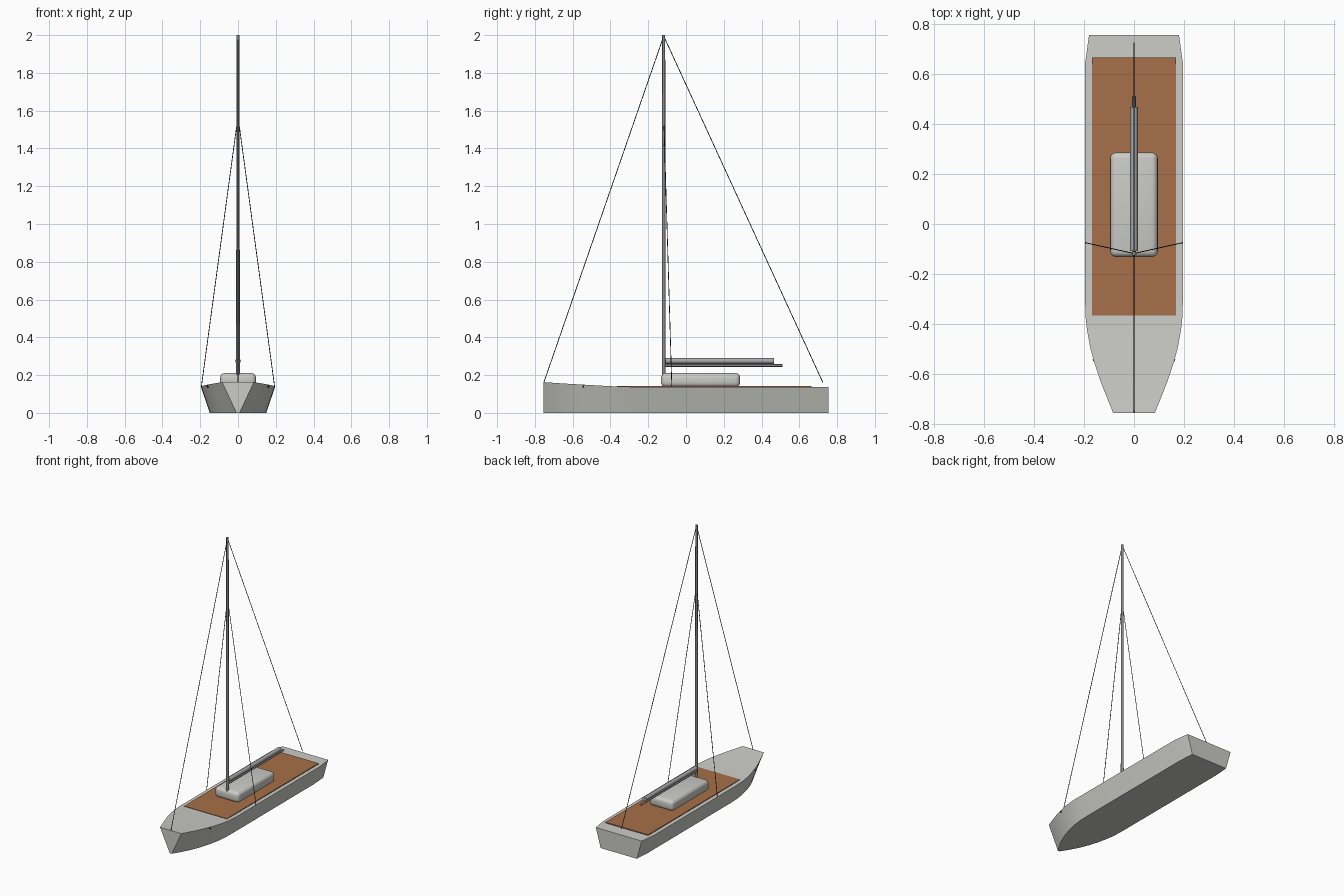
import bpy, bmesh
from mathutils import Vector

cube = bpy.data.objects.get("Cube")
if cube:
    bpy.data.objects.remove(cube, do_unlink=True)


def material(name, colour):
    m = bpy.data.materials.new(name)
    m.use_nodes = True
    m.diffuse_color = (*colour, 1)
    m.node_tree.nodes["Principled BSDF"].inputs["Base Color"].default_value = (*colour, 1)
    return m


WHITE = material("hull off white", (0.6, 0.6, 0.57))
WOOD = material("deck wood", (0.38, 0.16, 0.065))
METAL = material("spar grey", (0.25, 0.25, 0.25))
SAIL = material("furled sail grey", (0.4, 0.4, 0.4))
BLACK = material("rigging black", (0.015, 0.017, 0.02))


def add_object(name, bm, mat, smooth=True):
    bmesh.ops.recalc_face_normals(bm, faces=bm.faces)
    mesh = bpy.data.meshes.new(name)
    bm.to_mesh(mesh)
    bm.free()
    mesh.materials.append(mat)
    ob = bpy.data.objects.new(name, mesh)
    bpy.context.collection.objects.link(ob)
    if smooth:
        bpy.ops.object.select_all(action="DESELECT")
        ob.select_set(True)
        bpy.context.view_layer.objects.active = ob
        bpy.ops.object.shade_smooth_by_angle(angle=0.6)
    return ob


def box(name, centre, size, mat, bevel=0):
    bm = bmesh.new()
    bmesh.ops.create_cube(bm, size=1)
    for v in bm.verts:
        v.co = Vector(centre) + v.co * Vector(size)
    if bevel:
        bmesh.ops.bevel(bm, geom=bm.edges[:], offset=bevel, segments=4,
                        profile=0.5, affect="EDGES")
    return add_object(name, bm, mat, bevel > 0)


def rod(name, start, end, r1, r2, mat, sides=12):
    start, end = Vector(start), Vector(end)
    axis = end - start
    bm = bmesh.new()
    bmesh.ops.create_cone(bm, cap_ends=True, segments=sides, radius1=r1,
                          radius2=r2, depth=axis.length)
    turn = axis.to_track_quat("Z", "Y")
    for v in bm.verts:
        v.co = (start + end) / 2 + turn @ v.co
    return add_object(name, bm, mat)


# Hull stations: y, deck half width, bottom half width, deck height
stations = [
    (-0.755, 0.084, 0.008, 0.163), (-0.7, 0.106, 0.042, 0.159),
    (-0.64, 0.13, 0.074, 0.155), (-0.57, 0.154, 0.103, 0.151),
    (-0.5, 0.174, 0.124, 0.147), (-0.43, 0.187, 0.139, 0.143),
    (-0.37, 0.194, 0.147, 0.14), (-0.28, 0.196, 0.15, 0.138),
    (0.64, 0.196, 0.15, 0.137), (0.755, 0.18, 0.142, 0.136),
]
bm = bmesh.new()
rings = [[bm.verts.new(p) for p in ((-t, y, h), (-b, y, 0), (b, y, 0), (t, y, h))]
         for y, t, b, h in stations]
for a, b in zip(rings, rings[1:]):
    for i in range(4):
        j = (i + 1) % 4
        bm.faces.new((a[i], a[j], b[j], b[i]))
bm.faces.new(rings[0])
bm.faces.new(rings[-1])
add_object("hull", bm, WHITE)

# Deck and cabin
box("wooden_deck", (0, 0.15, 0.139), (0.336, 1.03, 0.008), WOOD)
box("cabin", (0, 0.077, 0.174), (0.19, 0.418, 0.074), WHITE, 0.024)

# Mast, boom and furled sail
MAST_Y = -0.118
rod("mast", (0, MAST_Y, 0.2), (0, MAST_Y, 2.0), 0.01, 0.008, METAL)
rod("boom", (0, MAST_Y, 0.251), (0, 0.51, 0.251), 0.007, 0.007, METAL)
rod("furled_sail", (0, -0.108, 0.275), (0, 0.467, 0.275), 0.015, 0.015, SAIL)

# Rigging
top = (0, MAST_Y, 1.995)
rod("forestay", top, (0, -0.752, 0.163), 0.002, 0.002, BLACK, 6)
rod("backstay", top, (0, 0.725, 0.16), 0.002, 0.002, BLACK, 6)
for side, label in ((1, "left"), (-1, "right")):
    rod(label + "_shroud", (0, MAST_Y, 1.57), (side * 0.194, -0.075, 0.138),
        0.002, 0.002, BLACK, 6)
    # Small fairlead in the bow side
    rod(label + "_fairlead", (side * 0.15, -0.54, 0.14), (side * 0.164, -0.545, 0.14),
        0.005, 0.005, BLACK, 8)
